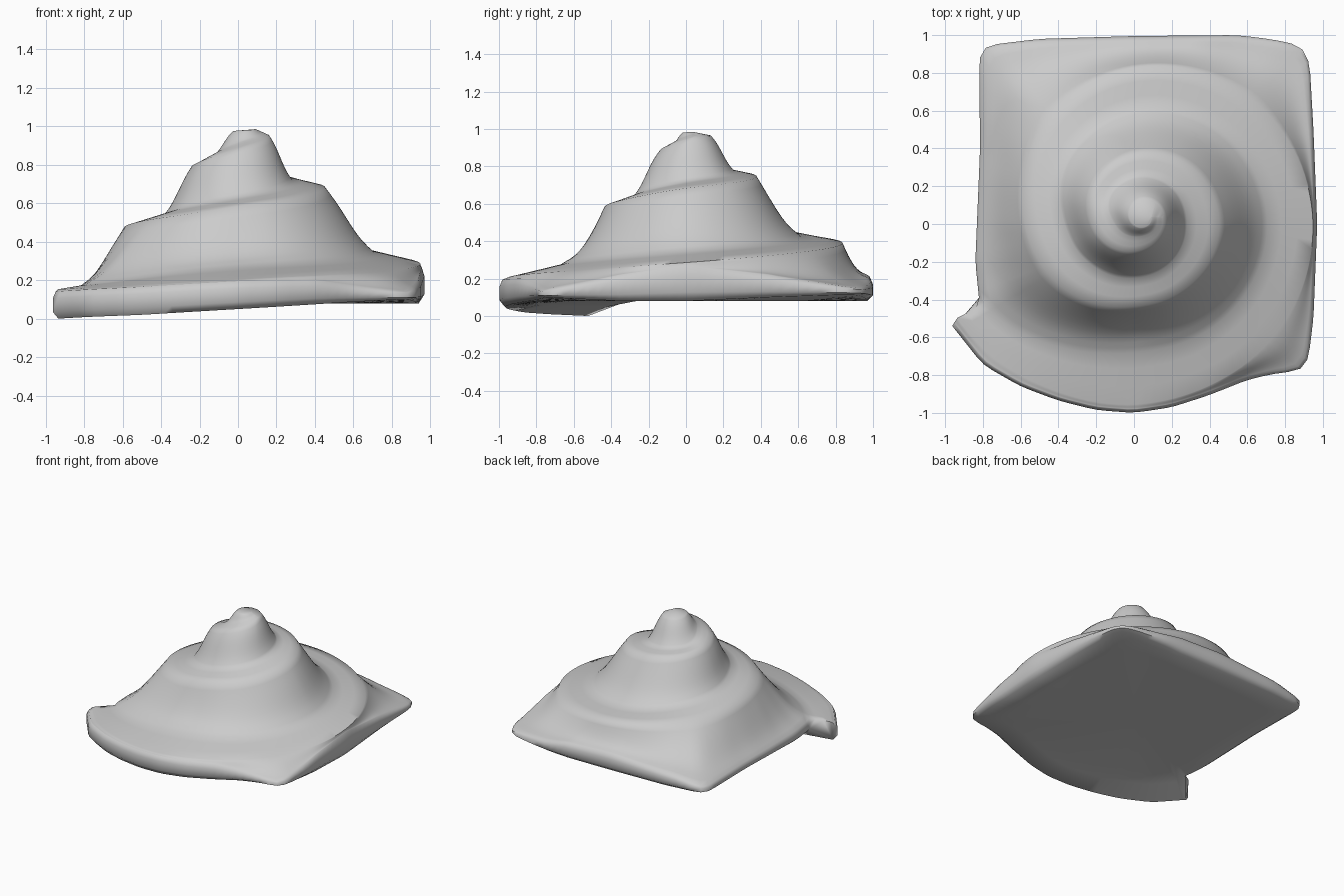
import bpy, bmesh, math

if "Cube" in bpy.data.objects:
    bpy.data.objects.remove(bpy.data.objects["Cube"])

START, END, STEP = 208, 1078, 3
TURN = 360
SEAM = START + TURN

# Spiral ledge: (angle in degrees, radius, height), climbing counter-clockwise
LIP = [(208, 1.07, .15), (240, .975, .175), (270, .955, .205), (290, .94, .22), (319, .95, .24),
       (360, .95, .285), (390, .93, .325), (420, .89, .365), (450, .83, .40), (480, .75, .43),
       (510, .65, .455), (540, .575, .485), (600, .475, .545), (630, .43, .585), (670, .435, .62),
       (720, .455, .685), (765, .43, .72), (810, .37, .755), (850, .31, .78), (900, .235, .80),
       (990, .165, .89), (1078, .11, .955), (1260, .075, .975), (1440, .04, .985)]
GROOVE = [(208, .92, .17), (225, .82, .20), (245, .73, .24), (270, .67, .27), (315, .69, .30),
          (360, .71, .345), (405, .68, .39), (450, .61, .43), (495, .49, .50), (540, .36, .55),
          (585, .31, .59), (630, .285, .63), (720, .28, .72), (765, .285, .755), (810, .25, .78),
          (855, .20, .80), (900, .14, .86), (990, .10, .93), (1078, .08, .97)]
# How hollow the slope below the ledge is: (ledge angle, amount)
FLARE = [(330, 0), (370, .22), (465, .26), (540, .06), (568, .12), (630, .22), (720, .05),
         (810, .12), (900, .02), (990, 0)]
# Base outline seen from the top, from the tail round to the notch
OUTLINE = [(-.97, -.53), (-.8, -.745), (-.6, -.86), (-.4, -.935), (-.2, -.985), (0, -1), (.2, -.97),
           (.4, -.905), (.6, -.825), (.75, -.79), (.9, -.775), (.925, -.7), (.95, -.5), (.97, 0),
           (.95, .5), (.93, .85), (.9, .94), (.75, .975), (.55, 1), (0, .995), (-.5, .98),
           (-.79, .945), (-.82, .9), (-.815, .4), (-.84, -.2), (-.82, -.4)]
# Heights of the rim: (angle, top, bottom)
RIM_Z = [(208, .14, 0), (240, .165, .02), (270, .195, .05), (295, .20, .075), (319, .14, .10),
         (340, .22, .08), (360, .27, .08), (385, .22, .10), (405, .15, .115), (420, .17, .09),
         (430, .20, .08), (450, .215, .08), (480, .18, .08), (492, .135, .08), (530, .15, .08),
         (568, .175, .08)]


def lerp_table(table, t):
    """Linear lookup in rows of (key, value, ...)."""
    if t <= table[0][0]:
        return table[0][1:]
    for a, b in zip(table, table[1:]):
        if t <= b[0]:
            u = (t - a[0]) / (b[0] - a[0])
            return tuple(p + (q - p) * u for p, q in zip(a[1:], b[1:]))
    return table[-1][1:]


def outline_table():
    rows = []
    for x, y in OUTLINE:
        a = math.degrees(math.atan2(y, x)) % 360
        if rows and a < rows[-1][0]:
            a += 360
        rows.append((a, x, y))
    rows[0] = (START,) + rows[0][1:]
    rows[-1] = (SEAM,) + rows[-1][1:]
    return rows


RIM_XY = outline_table()


def spiral(table, t):
    """Softened spiral point whose centre drifts towards the peak."""
    samples = [lerp_table(table, t + d) for d in (-12, -6, 0, 6, 12)]
    r, z = (sum(s[i] for s in samples) / 5 for i in (0, 1))
    w = min(1, max(0, (z - .76) / .18))
    a = math.radians(t)
    return (r * math.cos(a) + .05 * w, r * math.sin(a) + .04 * w, z)


def mix(a, b, u):
    return tuple(p + (q - p) * u for p, q in zip(a, b))


def wall(a, lip_angle, n=9):
    """Slope up to the ledge: hollow foot, small rounded shoulder."""
    b, flare = spiral(LIP, lip_angle), lerp_table(FLARE, lip_angle)[0]
    pts = []
    for i in range(n + 1):
        u = i / n
        x, y, z = mix(a, b, u)
        dip = flare * math.sin(math.pi * u ** 1.4) + .04 * math.sin(2 * math.pi * u)
        pts.append((x, y, z - dip * (b[2] - a[2])))
    return pts


def ledge_section(t):
    lip, groove = spiral(LIP, t), spiral(GROOVE, t)
    flat = [mix(lip, groove, u) for u in (0, .35, .7)]
    return flat + wall(groove, t + TURN)


def skirt_section(t):
    x, y = (sum(lerp_table(RIM_XY, t + d)[i] for d in (-2, 0, 2)) / 3 for i in (0, 1))
    top, bottom = lerp_table(RIM_Z, t)
    h = top - bottom
    rim = [(0, 0, .08), (x * .68, y * .68, .08), (x * .80, y * .80, .4 * bottom + .048),
           (x * .97, y * .97, bottom), (x, y, bottom + .25 * h), (x, y, bottom + .75 * h)]
    foot = (x * .985, y * .985, top)
    if t == SEAM:
        foot = spiral(GROOVE, START)     # meets the start of the groove
    return rim + wall(foot, t)


def add_strip(bm, sections):
    cols = [[bm.verts.new(p) for p in s] for s in sections]
    for a, b in zip(cols, cols[1:]):
        for i in range(len(a) - 1):
            bm.faces.new((a[i], b[i], b[i + 1], a[i + 1]))
    return cols


bm = bmesh.new()

# Winding ledges and slopes
add_strip(bm, [ledge_section(t) for t in range(START, END + 1, STEP)])

# Square base: underside, rim and lower slope
cols = add_strip(bm, [skirt_section(t) for t in range(START, SEAM + 1, STEP)])

# Underside seam below the tail
for i in range(3):
    bm.faces.new((cols[-1][i], cols[0][i], cols[0][i + 1], cols[-1][i + 1]))

# Weld, then close the tail end and the rounded peak
bmesh.ops.remove_doubles(bm, verts=bm.verts, dist=.0008)
bmesh.ops.dissolve_degenerate(bm, edges=bm.edges, dist=.0005)
edges = [e for e in bm.edges if e.is_boundary]
filled = bmesh.ops.holes_fill(bm, edges=edges, sides=0)
bmesh.ops.triangulate(bm, faces=filled["faces"])
bmesh.ops.recalc_face_normals(bm, faces=bm.faces)

mesh = bpy.data.meshes.new("spiral_mound")
bm.to_mesh(mesh)
bm.free()
mound = bpy.data.objects.new("spiral_mound", mesh)
bpy.context.collection.objects.link(mound)
bpy.context.view_layer.objects.active = mound
mound.select_set(True)
bpy.ops.object.shade_smooth_by_angle(angle=math.radians(60))
